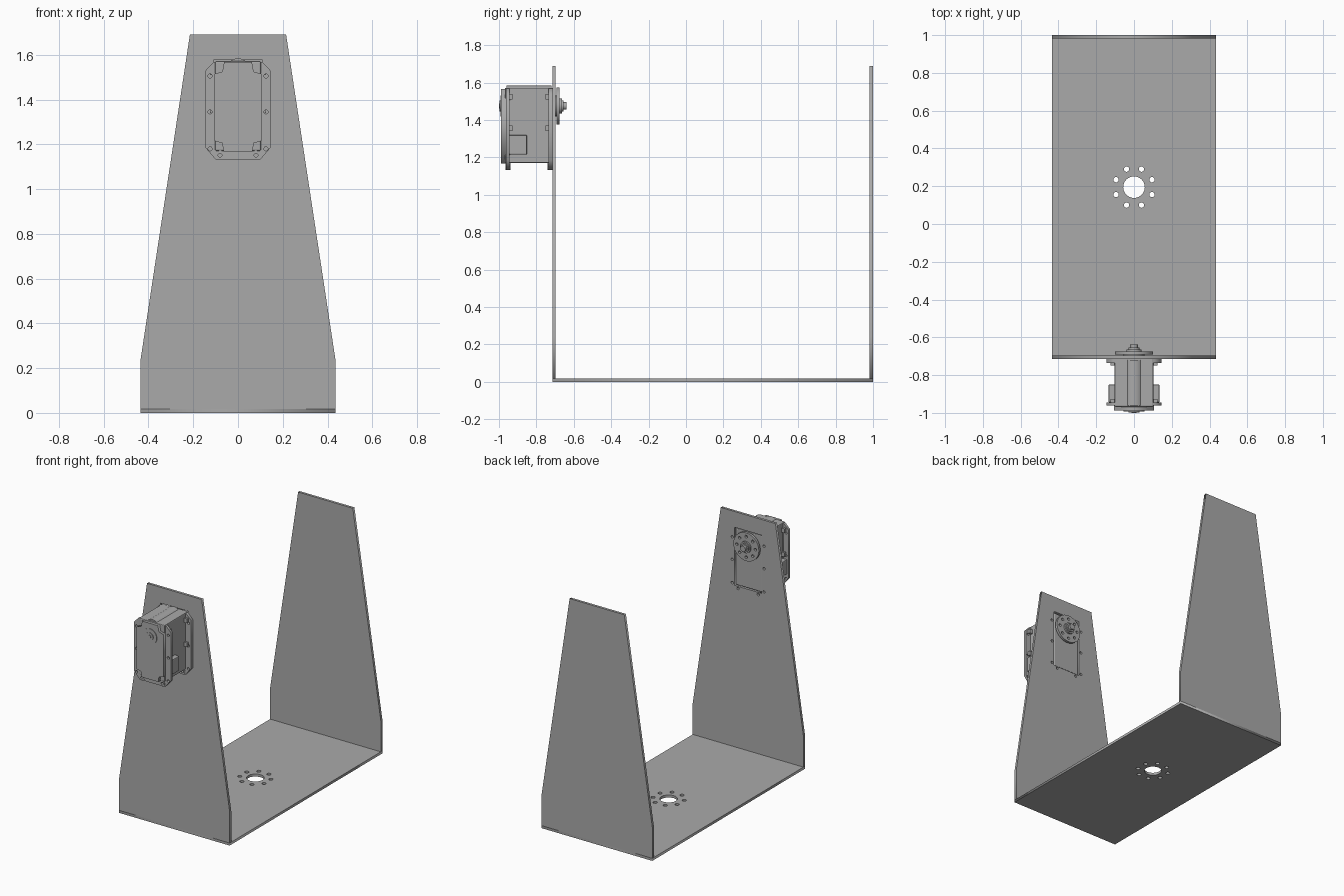
import bpy
import bmesh
from math import pi, sin, cos
from mathutils import Matrix

if "Cube" in bpy.data.objects:
    bpy.data.objects.remove(bpy.data.objects["Cube"])


def make_material(name, value):
    mat = bpy.data.materials.new(name)
    mat.use_nodes = True
    colour = (value, value, value, 1)
    mat.diffuse_color = colour
    mat.node_tree.nodes["Principled BSDF"].inputs["Base Color"].default_value = colour
    return mat


GREY = make_material("grey metal", 0.4)
SHAFT_Z = 1.475


def ring(cx, cy, r, n=24):
    return [(cx + r * cos(2 * pi * i / n), cy + r * sin(2 * pi * i / n)) for i in range(n)]


def mirrored(half):
    """Closed outline from its right half, listed bottom to top."""
    return half + [(-x, y) for x, y in reversed(half)]


def sheet(name, outline, holes, low, high, upright=True):
    """Flat plate with holes: upright spans y low..high, otherwise z low..high."""
    curve = bpy.data.curves.new(name, "CURVE")
    curve.dimensions = "2D"
    curve.fill_mode = "BOTH"
    curve.extrude = (high - low) / 2
    for loop in [outline] + holes:
        spline = curve.splines.new("POLY")
        spline.points.add(len(loop) - 1)
        for point, (x, y) in zip(spline.points, loop):
            point.co = (x, y, 0, 1)
        spline.use_cyclic_u = True
    obj = bpy.data.objects.new(name, curve)
    bpy.context.collection.objects.link(obj)
    mid = (low + high) / 2
    if upright:
        obj.rotation_euler.x = pi / 2
        obj.location.y = mid
    else:
        obj.location.z = mid
    bpy.ops.object.select_all(action="DESELECT")
    obj.select_set(True)
    bpy.context.view_layer.objects.active = obj
    bpy.ops.object.convert(target="MESH")
    obj = bpy.context.object
    obj.data.materials.clear()
    obj.data.materials.append(GREY)
    return obj


def box(name, x, y, z, bevel=0.0):
    bm = bmesh.new()
    size = [b - a for a, b in (x, y, z)]
    mid = [(a + b) / 2 for a, b in (x, y, z)]
    bmesh.ops.create_cube(bm, size=1, matrix=Matrix.Translation(mid) @ Matrix.Diagonal((*size, 1)))
    if bevel:
        bmesh.ops.bevel(bm, geom=bm.edges[:], offset=bevel, segments=2, profile=0.5, affect="EDGES")
    mesh = bpy.data.meshes.new(name)
    bm.to_mesh(mesh)
    bm.free()
    mesh.materials.append(GREY)
    obj = bpy.data.objects.new(name, mesh)
    bpy.context.collection.objects.link(obj)
    return obj


def disc(name, r, low, high, x=0, z=SHAFT_Z):
    bpy.ops.mesh.primitive_cylinder_add(vertices=40, radius=r, depth=high - low,
                                        location=(x, (low + high) / 2, z), rotation=(pi / 2, 0, 0))
    obj = bpy.context.object
    obj.name = name
    obj.data.materials.append(GREY)
    bpy.ops.object.shade_smooth_by_angle()


# Bracket: base and two tapered arms
base_holes = [ring(0, 0.195, 0.057, 40)]
for k in range(8):
    a = pi / 8 + k * pi / 4
    base_holes.append(ring(0.103 * cos(a), 0.195 + 0.103 * sin(a), 0.014))
sheet("base_plate", [(-0.435, -0.715), (0.435, -0.715), (0.435, 1), (-0.435, 1)],
      base_holes, 0, 0.018, upright=False)

arm = mirrored([(0.435, 0.018), (0.435, 0.24), (0.215, 1.69)])
screw_spots = [(s * x, z) for s in (-1, 1)
               for x, z in ((0.125, 1.505), (0.125, 1.345), (0.125, 1.18), (0.08, 1.15))]
screw_holes = [ring(x, z, 0.009, 16) for x, z in screw_spots]
window = mirrored([(0.107, 1.165), (0.107, 1.578)])
sheet("front_arm", arm, screw_holes + [window], -0.715, -0.697)
sheet("back_arm", arm, [], 0.982, 1)

# Motor case
box("motor_case", (-0.102, 0.102), (-0.968, -0.703), (1.17, 1.572), 0.006)
cover = mirrored([(0.065, 1.168), (0.07, 1.205), (0.105, 1.215),
                  (0.105, 1.515), (0.07, 1.525), (0.062, 1.567)])
cover_plate = sheet("motor_cover", cover, [], -0.988, -0.94)
disc("case_top_bulge", 0.055, -0.96, -0.72, z=1.529)

# Mounting flanges with screw holes
flange = mirrored([(0.1, 1.132), (0.145, 1.185), (0.145, 1.53), (0.108, 1.568)])
inner = mirrored([(0.1, 1.175), (0.1, 1.565)])
for name, low, high in (("front_flange", -0.962, -0.944), ("rear_flange", -0.735, -0.715)):
    sheet(name, flange, screw_holes + [inner], low, high)

# Flange ribs and side connector blocks
for side, s in (("left", 1), ("right", -1)):
    xs = sorted((s * 0.095, s * 0.135))
    box(side + "_connector_block", xs, (-0.945, -0.85), (1.215, 1.32), 0.006)
    for i, z in enumerate((1.355, 1.525)):
        for end, y in (("front", -0.945), ("rear", -0.75)):
            box(f"{side}_{end}_rib_{i}", sorted((s * 0.095, s * 0.125)),
                (y, y + 0.018), (z - 0.015, z + 0.015))
for i, x in enumerate((-0.08, 0.08)):
    for end, y in (("front", -0.966), ("rear", -0.74)):
        sheet(f"{end}_foot_{i}", ring(x, 1.152, 0.02), [ring(x, 1.152, 0.009, 16)], y, y + 0.028)

# Front bearing
disc("bearing_ring", 0.055, -0.992, -0.98)
disc("bearing_boss", 0.029, -0.997, -0.98)
disc("bearing_pin", 0.013, -1.0, -0.98)

# Output horn and shaft
horn_holes = [ring(0.073 * cos(k * pi / 4), SHAFT_Z + 0.073 * sin(k * pi / 4), 0.01, 16)
              for k in range(8)]
horn = sheet("output_horn", ring(0, SHAFT_Z, 0.1, 48), horn_holes, -0.692, -0.675)
disc("horn_collar", 0.055, -0.705, -0.69)
disc("horn_hub", 0.04, -0.68, -0.664)
disc("hub_step", 0.03, -0.668, -0.655)
disc("shaft_screw", 0.02, -0.66, -0.638)
